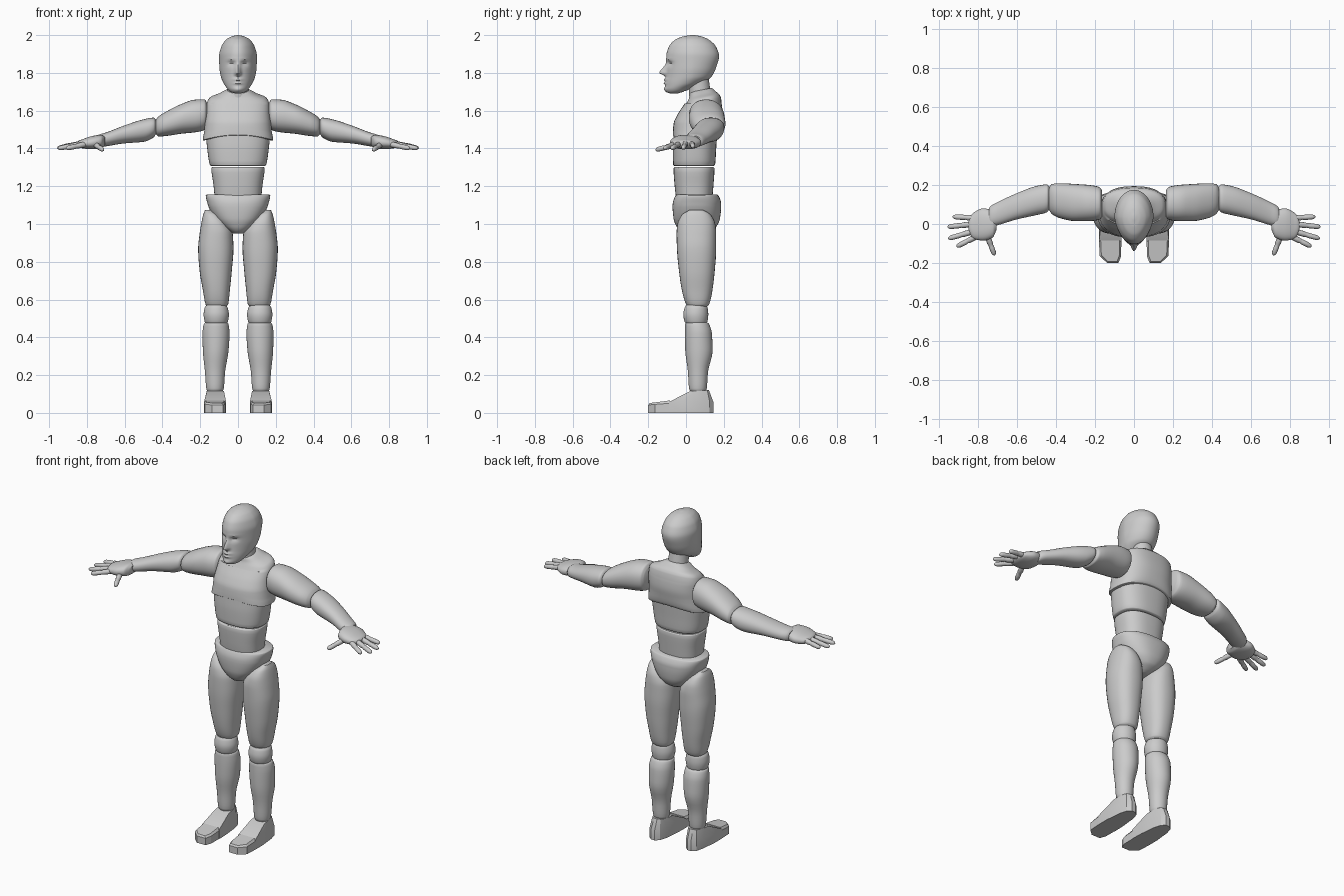
import bpy, bmesh, math
from mathutils import Vector, Matrix


def finish(name, bm, mirror=False, angle=40):
    bmesh.ops.recalc_face_normals(bm, faces=bm.faces)
    me = bpy.data.meshes.new(name)
    bm.to_mesh(me)
    bm.free()
    ob = bpy.data.objects.new(name, me)
    bpy.context.collection.objects.link(ob)
    bpy.ops.object.select_all(action='DESELECT')
    ob.select_set(True)
    bpy.context.view_layer.objects.active = ob
    bpy.ops.object.shade_smooth_by_angle(angle=math.radians(angle))
    if mirror:
        ob.modifiers.new("mirror", 'MIRROR').use_mirror_merge = False
    return ob


def smooth_rows(rows, k):
    """Monotone cubic interpolation of the sections over their first value."""
    def slope(i, c):
        return (rows[i + 1][c] - rows[i][c]) / (rows[i + 1][0] - rows[i][0])

    def tangent(i, c):
        if i == 0:
            return slope(0, c)
        if i == len(rows) - 1:
            return slope(i - 1, c)
        a, b = slope(i - 1, c), slope(i, c)
        return 0 if a * b <= 0 else 2 * a * b / (a + b)

    out = []
    for i in range(len(rows) - 1):
        h = rows[i + 1][0] - rows[i][0]
        for j in range(k):
            s = j / k
            row = [rows[i][0] + h * s]
            for c in range(1, 5):
                p, q = rows[i][c], rows[i + 1][c]
                row.append((2*s**3 - 3*s*s + 1) * p + (s**3 - 2*s*s + s) * h * tangent(i, c)
                           + (3*s*s - 2*s**3) * q + (s**3 - s*s) * h * tangent(i + 1, c))
            out.append(row)
    return out + [list(rows[-1])]


def skin(bm, rings):
    n = len(rings[0])
    vs = [[bm.verts.new(p) for p in r] for r in rings]
    for a, b in zip(vs, vs[1:]):
        for i in range(n):
            bm.faces.new((a[i], a[(i + 1) % n], b[(i + 1) % n], b[i]))
    bm.faces.new(vs[0])
    bm.faces.new(vs[-1])


def loft(name, rows, axis='z', n=32, p=2.0, k=4, mirror=False, shape=None):
    """rows: (t, u0, u1, v0, v1); t runs along the axis, u and v are the extents across it."""
    def pw(c):
        return math.copysign(abs(c) ** (2 / p), c)
    rings = []
    for t, u0, u1, v0, v1 in smooth_rows(rows, k):
        ring = []
        for i in range(n):
            a = 2 * math.pi * i / n
            u = (u0 + u1) / 2 + (u1 - u0) / 2 * pw(math.cos(a))
            v = (v0 + v1) / 2 + (v1 - v0) / 2 * pw(math.sin(a))
            q = Vector((u, v, t)) if axis == 'z' else Vector((t, u, v))
            ring.append(shape(q) if shape else q)
        rings.append(ring)
    bm = bmesh.new()
    skin(bm, rings)
    return finish(name, bm, mirror)


def sym(rows):
    return [(z, -w, w, a, b) for z, w, a, b in rows]


def tube(bm, a, b, profile, n=14):
    a, b = Vector(a), Vector(b)
    q = (b - a).to_track_quat('Z', 'Y')
    skin(bm, [[a + (b - a) * t + q @ Vector((r * math.cos(2*math.pi*i/n), r * math.sin(2*math.pi*i/n), 0))
               for i in range(n)] for t, r in profile])


# head with sculpted face
def face(q):
    x, y, z = q
    mid = 0.035
    if y < mid:
        x *= 1 - 0.16 * min(1, (mid - y) / 0.14)
    if y < 0:
        def g(cx, cz, sx, sz):
            return math.exp(-((abs(x) - cx) / sx) ** 2 - ((z - cz) / sz) ** 2)
        y -= 0.036 * g(0, 1.80, 0.013, 0.013 if z < 1.80 else 0.035)
        y -= 0.007 * g(0.012, 1.798, 0.008, 0.009)
        y -= 0.010 * g(0, 1.765, 0.024, 0.007) + 0.009 * g(0, 1.745, 0.02, 0.006)
        y -= 0.008 * g(0, 1.71, 0.025, 0.014)
        y += 0.016 * g(0.034, 1.848, 0.019, 0.013) - 0.006 * g(0.034, 1.842, 0.012, 0.006)
        y -= 0.004 * g(0.035, 1.872, 0.03, 0.008)
    return Vector((x, y, z))


loft("head", sym([(1.692, .02, -.085, -.04), (1.70, .045, -.102, -.01), (1.72, .065, -.11, .03),
                  (1.745, .08, -.11, .085), (1.78, .092, -.106, .135), (1.83, .099, -.103, .16),
                  (1.89, .1, -.104, .175), (1.94, .088, -.09, .158), (1.975, .064, -.058, .122),
                  (1.993, .034, -.015, .083), (2.0, .006, .025, .045)]), n=96, k=6, shape=face)

# neck
bm = bmesh.new()
tube(bm, (0, .08, 1.64), (0, .06, 1.81), [(0, .062), (.4, .056), (1, .055)], 32)
finish("neck", bm)


# torso
def chest_shape(q):
    if q.z < 1.52:
        q.z -= 0.8 * q.x ** 2
    if q.z > 1.64:
        q.z += 0.2 * (q.y - .06)
    return q


loft("chest", sym([(1.468, .178, -.06, .165), (1.472, .186, -.07, .175), (1.53, .176, -.066, .188),
                   (1.58, .17, -.045, .194), (1.63, .166, -.012, .19), (1.66, .15, .008, .178),
                   (1.68, .105, .018, .16), (1.70, .07, .022, .142), (1.705, .06, .03, .135)]),
     n=48, p=2.5, shape=chest_shape)
loft("upper_abdomen", sym([(1.308, .143, -.062, .147), (1.313, .149, -.068, .154),
                           (1.40, .163, -.07, .16), (1.47, .171, -.066, .165)]), n=48, p=2.5)
loft("lower_abdomen", sym([(1.12, .122, -.05, .138), (1.2, .129, -.06, .145),
                           (1.295, .141, -.066, .151), (1.301, .136, -.06, .146)]), n=48, p=2.5)
loft("pelvis", sym([(.95, .028, -.01, .10), (.96, .045, -.03, .125), (.985, .082, -.05, .16),
                    (1.03, .125, -.066, .18), (1.09, .156, -.071, .186), (1.11, .162, -.07, .186),
                    (1.15, .171, -.056, .172), (1.155, .166, -.05, .166)]), n=48, p=2.4)

# legs
loft("thigh", [(.563, .062, .163, .01, .112), (.575, .052, .172, 0, .123), (.65, .043, .186, -.022, .14),
               (.75, .033, .203, -.037, .152), (.87, .024, .211, -.048, .16), (.95, .028, .203, -.05, .16),
               (1.0, .05, .195, -.045, .155), (1.05, .095, .184, -.02, .13), (1.075, .135, .174, .02, .09)],
     p=2.3, mirror=True)
loft("knee", [(.47, .062, .168, .003, .105), (.482, .054, .176, -.007, .113), (.52, .048, .182, -.014, .118),
              (.555, .054, .177, -.008, .115), (.57, .062, .168, 0, .108)], mirror=True)
loft("shin", [(.115, .08, .163, .022, .105), (.13, .075, .168, .016, .11), (.22, .068, .175, .01, .117),
              (.33, .05, .186, -.004, .141), (.42, .045, .188, -.006, .137), (.47, .05, .181, -.005, .122),
              (.48, .058, .172, .003, .112)], mirror=True)

# feet: outline stacked in three layers, plus a toe plate
sole = [(.063, -.09), (.065, -.02), (.075, .08), (.088, .125), (.11, .145),
        (.135, .145), (.158, .125), (.17, .08), (.18, -.02), (.18, -.09)]
bm = bmesh.new()
upper = [(.12 + (x - .122) * .78, .02 + (y + .09) * .43, .114 + .03 * (y + .09)) for x, y in sole]
skin(bm, [[(x, y, 0) for x, y in sole],
          [(x, y, .058) for x, y in sole], upper])
finish("foot", bm, True, 30)

toe = [(.065, -.085), (.066, -.165), (.08, -.2), (.137, -.2), (.176, -.165), (.18, -.085)]
bm = bmesh.new()
skin(bm, [[(x, y, 0) for x, y in toe],
          [(x, y, .042 + .08 * (y + .2)) for x, y in toe],
          [(.122 + (x - .122) * .84, -.09 + (y + .09) * .93, .052 + .12 * (y + .2)) for x, y in toe]])
finish("toe", bm, True, 20)

# arms
loft("upper_arm", [(.163, .04, .172, 1.525, 1.64), (.178, .022, .19, 1.497, 1.66), (.23, .015, .2, 1.485, 1.658),
                   (.3, .015, .205, 1.478, 1.635), (.38, .03, .209, 1.466, 1.595),
                   (.42, .05, .205, 1.463, 1.57), (.435, .07, .19, 1.475, 1.553)],
     'x', p=2.2, mirror=True)
loft("forearm", [(.432, .08, .188, 1.48, 1.548), (.447, .06, .203, 1.458, 1.563), (.5, .046, .195, 1.435, 1.554),
                 (.6, .024, .158, 1.427, 1.522), (.7, -.006, .112, 1.411, 1.484),
                 (.735, -.014, .092, 1.406, 1.474), (.745, -.005, .08, 1.413, 1.467)],
     'x', p=2.2, mirror=True)
loft("palm", [(.705, -.03, .04, 1.415, 1.462), (.725, -.07, .07, 1.402, 1.472), (.775, -.085, .08, 1.396, 1.465),
              (.82, -.077, .06, 1.40, 1.45), (.84, -.055, .04, 1.407, 1.443), (.848, -.03, .015, 1.415, 1.437)],
     'x', p=2.3, mirror=True)

# fingers and thumb
knuckles = [(0, .012), (.15, .0145), (.42, .0145), (.5, .0115), (.58, .0135), (.88, .0125), (.96, .009), (1, .003)]
bm = bmesh.new()
for a, b in [((.80, .03, 1.43), (.93, .037, 1.41)), ((.82, 0, 1.428), (.957, -.015, 1.402)),
             ((.815, -.035, 1.426), (.953, -.075, 1.40)), ((.80, -.06, 1.424), (.91, -.116, 1.40)),
             ((.755, -.055, 1.42), (.715, -.16, 1.392))]:
    tube(bm, a, b, knuckles)
finish("fingers", bm, True, 50)
